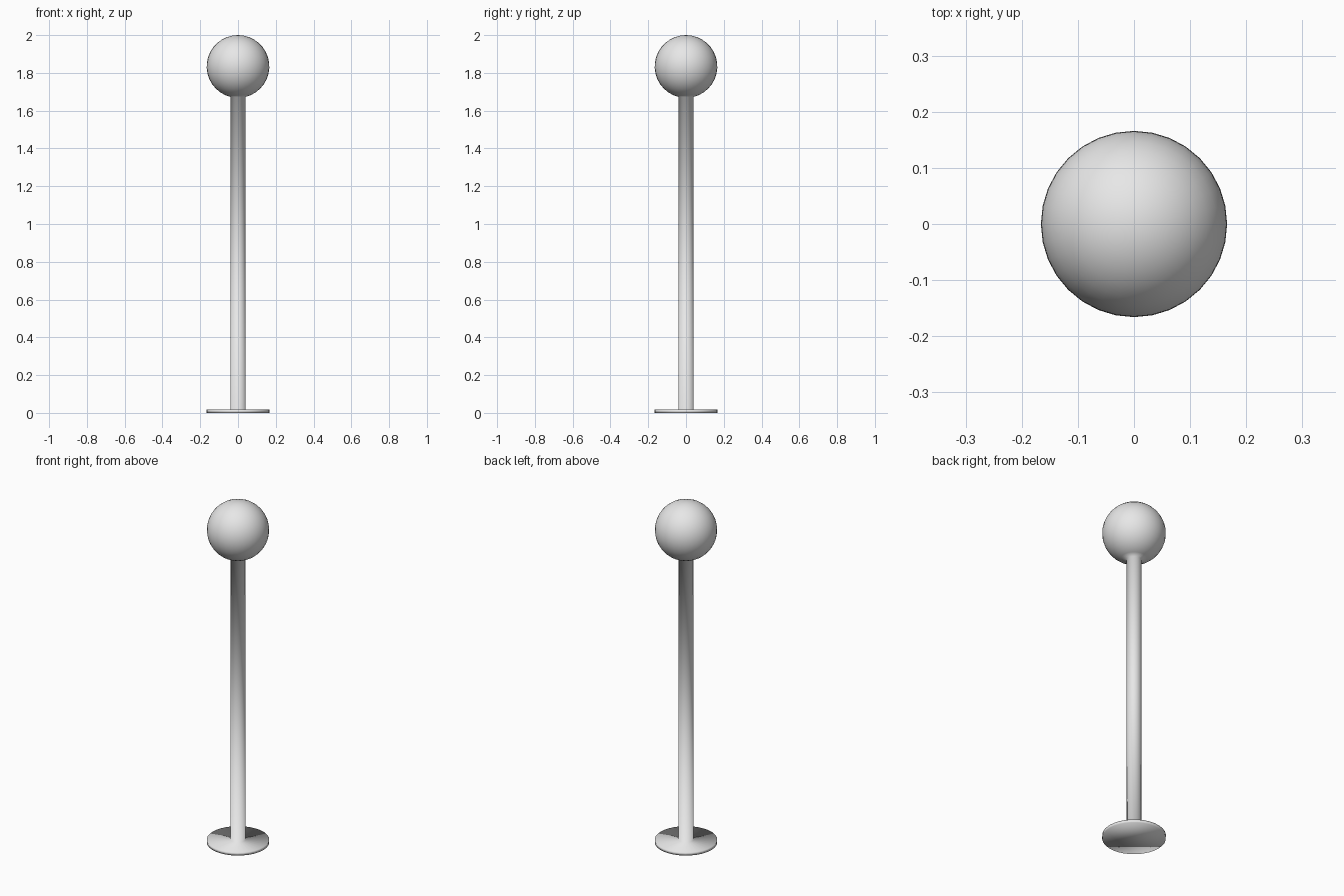
import bpy
import bmesh
import math

cube = bpy.data.objects.get("Cube")
if cube:
    bpy.data.objects.remove(cube, do_unlink=True)

SIDES = 32
BALL_R, POLE_R = 0.166, 0.04
BALL_Z = 2.0 - BALL_R

grey = bpy.data.materials.new("light grey")
grey.use_nodes = True
grey.diffuse_color = (0.8, 0.8, 0.8, 1)
grey.node_tree.nodes["Principled BSDF"].inputs["Base Color"].default_value = (0.8, 0.8, 0.8, 1)

# Foot disc and straight pole
profile = [(BALL_R, 0.0), (BALL_R, 0.018), (POLE_R, 0.018)]
# Ball, from the pole joint up to the crown
start = math.asin(POLE_R / BALL_R)
RINGS = 16
for i in range(RINGS + 1):
    a = start + (math.pi - start) * i / RINGS
    profile.append((BALL_R * math.sin(a), BALL_Z - BALL_R * math.cos(a)))
profile[-1] = (0.0, 2.0)

# Turn the profile into one continuous surface
bm = bmesh.new()
verts = [bm.verts.new((r, 0, z)) for r, z in profile]
edges = [bm.edges.new(pair) for pair in zip(verts, verts[1:])]
bmesh.ops.spin(bm, geom=verts + edges, cent=(0, 0, 0), axis=(0, 0, 1),
               angle=math.tau, steps=SIDES, use_duplicate=False)
bmesh.ops.remove_doubles(bm, verts=bm.verts, dist=0.0001)

# Underside of the foot
bmesh.ops.holes_fill(bm, edges=[e for e in bm.edges if e.is_boundary], sides=0)
bmesh.ops.recalc_face_normals(bm, faces=bm.faces)
for f in bm.faces:
    f.smooth = True

mesh = bpy.data.meshes.new("ball_topped_post")
bm.to_mesh(mesh)
bm.free()
mesh.materials.append(grey)
post = bpy.data.objects.new("ball_topped_post", mesh)
bpy.context.collection.objects.link(post)
